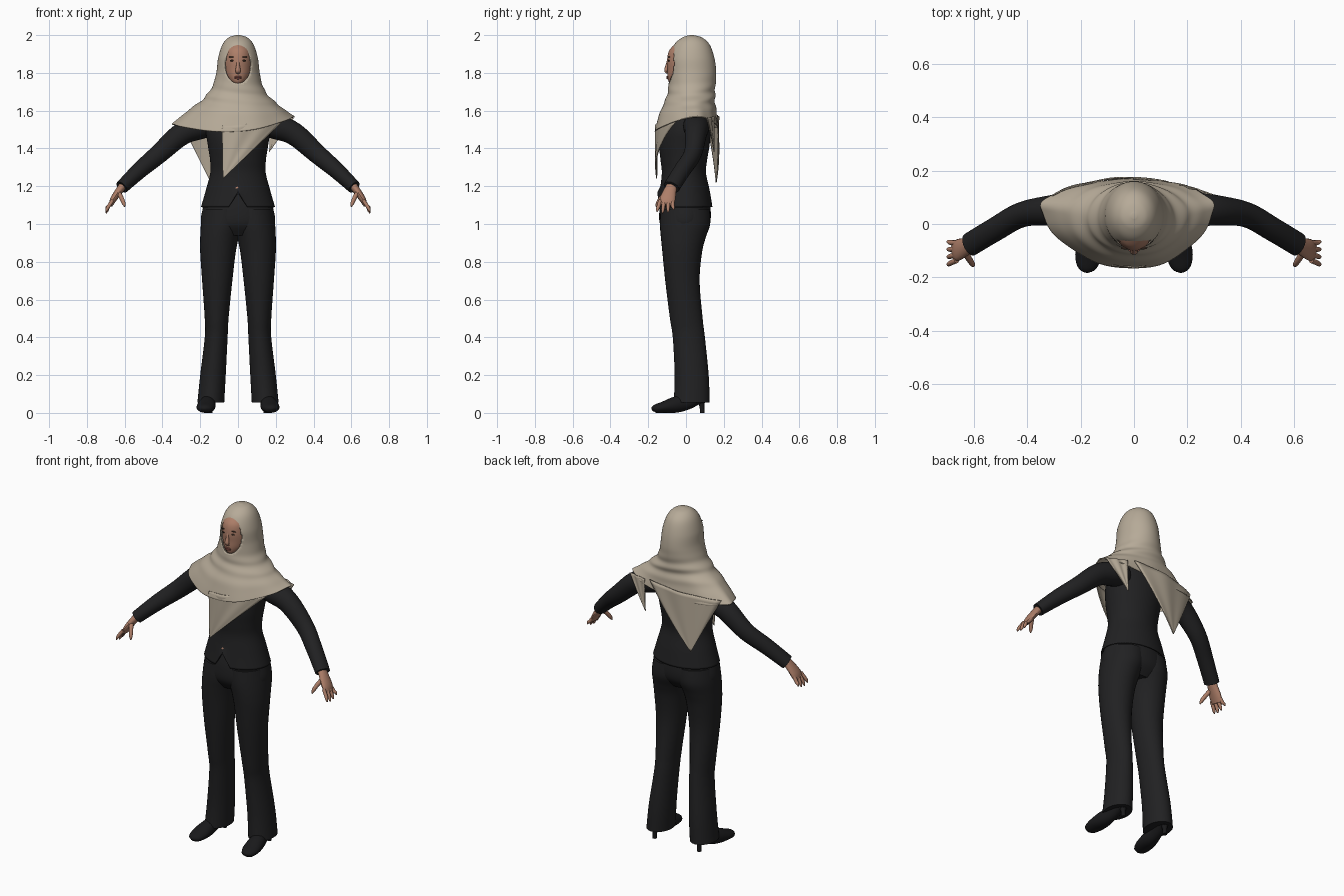
import bpy, bmesh, math
from mathutils import Vector

cube = bpy.data.objects.get("Cube")
if cube:
    bpy.data.objects.remove(cube, do_unlink=True)


def material(name, rgb):
    m = bpy.data.materials.new(name)
    m.use_nodes = True
    m.diffuse_color = (*rgb, 1)
    bsdf = m.node_tree.nodes["Principled BSDF"]
    bsdf.inputs["Base Color"].default_value = (*rgb, 1)
    bsdf.inputs["Roughness"].default_value = 0.8
    return m


SCARF = material("beige cloth", (0.47, 0.405, 0.315))
SUIT = material("black suit", (0.015, 0.015, 0.016))
SHOE = material("black leather", (0.010, 0.010, 0.011))
SKIN = material("skin", (0.42, 0.21, 0.14))
LIP = material("lips", (0.30, 0.10, 0.08))
DARK = material("dark brown", (0.05, 0.03, 0.02))
parts = []


def finish(name, bm, mat, mirror=False, thick=0):
    bmesh.ops.remove_doubles(bm, verts=bm.verts, dist=1e-5)
    bmesh.ops.recalc_face_normals(bm, faces=bm.faces)
    me = bpy.data.meshes.new(name)
    bm.to_mesh(me)
    bm.free()
    me.materials.append(mat)
    ob = bpy.data.objects.new(name, me)
    bpy.context.collection.objects.link(ob)
    if mirror:
        ob.modifiers.new("Mirror", "MIRROR").use_mirror_merge = False
    if thick:
        ob.modifiers.new("Solidify", "SOLIDIFY").thickness = thick
    parts.append(ob)
    return ob


def spline(keys, steps):
    """Smooth interpolation through a short list of tuples."""
    out = []
    for i in range(len(keys) - 1):
        a, b, c, d = (keys[max(0, min(len(keys) - 1, i + k))] for k in (-1, 0, 1, 2))
        for s in range(steps):
            t = s / steps
            out.append([q + t * (r - p) / 2 + t * t * (p - 2.5 * q + 2 * r - d_ / 2)
                        + t ** 3 * (1.5 * (q - r) + (d_ - p) / 2)
                        for p, q, r, d_ in zip(a, b, c, d)])
    return out + [list(keys[-1])]


def loft(rings, caps=(True, True)):
    bm = bmesh.new()
    rows = [[bm.verts.new(p) for p in ring] for ring in rings]
    n = len(rows[0])
    for a, b in zip(rows, rows[1:]):
        for i in range(n):
            j = (i + 1) % n
            bm.faces.new((a[i], a[j], b[j], b[i]))
    for row, cap in zip((rows[0], rows[-1]), caps):
        if cap:
            bm.faces.new(row)
    return bm


def body(keys, n=48, steps=6, caps=(True, True), centre=None, warp=None):
    """Stacked level sections: each key is z, x min, x max, y min, y max."""
    rings = []
    for z, x0, x1, y0, y1 in spline(keys, steps):
        cx, cy = centre(z) if centre else ((x0 + x1) / 2, (y0 + y1) / 2)
        ring = []
        for i in range(n):
            a = math.tau * i / n
            c, s = math.cos(a), math.sin(a)
            p = Vector((cx + c * ((x1 - cx) if c > 0 else (cx - x0)),
                        cy + s * ((y1 - cy) if s > 0 else (cy - y0)), z))
            ring.append(warp(p, a) if warp else p)
        rings.append(ring)
    return loft(rings, caps)


def tube(keys, n=16, steps=5, side=(0, 1, 0)):
    """Tube along a path: each key is x, y, z, width radius, depth radius."""
    pts = spline(keys, steps)
    rings = []
    for i, p in enumerate(pts):
        d = Vector(pts[min(i + 1, len(pts) - 1)][:3]) - Vector(pts[max(i - 1, 0)][:3])
        v = d.cross(Vector(side)).normalized()
        u = v.cross(d).normalized()
        angles = [math.tau * k / n for k in range(n)]
        rings.append([Vector(p[:3]) + u * p[3] * math.cos(a) + v * p[4] * math.sin(a)
                      for a in angles])
    return loft(rings)


def blob(name, pos, size, mat, mirror=False):
    bm = bmesh.new()
    bmesh.ops.create_uvsphere(bm, u_segments=16, v_segments=10, radius=1)
    bmesh.ops.scale(bm, vec=size, verts=bm.verts)
    bmesh.ops.translate(bm, vec=pos, verts=bm.verts)
    finish(name, bm, mat, mirror)


# Trousers
finish("trouser_hips", body([(1.16, -.16, .16, -.125, .11), (1.08, -.187, .187, -.14, .13),
                             (1.0, -.195, .195, -.138, .125), (.94, -.15, .15, -.10, .08)]), SUIT)
finish("trouser_leg", body([
    (1.08, -.04, .185, -.135, .125), (1.0, -.03, .196, -.138, .128), (.93, -.005, .2, -.133, .105),
    (.85, .012, .2, -.125, .085), (.7, .03, .19, -.11, .072), (.5, .05, .176, -.085, .088),
    (.4, .055, .176, -.07, .1), (.2, .065, .2, -.06, .12), (.055, .073, .215, -.065, .125)],
    n=32), SUIT, mirror=True)


# Jacket, with the front hem parted at the middle
def part_hem(p, a):
    if p.y < 0 and p.z < 1.2 and abs(p.x) < .05:
        p.z += (1 - abs(p.x) / .05) * .08 * (1.2 - p.z) / .11
    return p


finish("jacket", body([
    (1.635, -.07, .07, -.05, .1), (1.58, -.15, .15, -.1, .12), (1.5, -.17, .17, -.132, .13),
    (1.42, -.16, .16, -.142, .125), (1.34, -.148, .148, -.135, .112), (1.27, -.147, .147, -.128, .106),
    (1.18, -.17, .17, -.138, .125), (1.09, -.196, .196, -.15, .14)],
    n=72, caps=(True, False), warp=part_hem), SUIT, thick=.006)
blob("waist_gap", (-.004, -.136, 1.185), (.011, .004, .013), SKIN)

# Sleeves and hands
finish("sleeve", tube([(.12, .05, 1.53, .06, .06), (.2, .055, 1.515, .07, .066), (.3, .052, 1.475, .058, .06),
                       (.42, .035, 1.37, .047, .051), (.52, -.02, 1.285, .045, .044),
                       (.615, -.077, 1.195, .045, .036)], n=24), SUIT, mirror=True)
finish("palm", tube([(.6, -.07, 1.215, .025, .022), (.63, -.085, 1.175, .034, .02),
                     (.66, -.098, 1.13, .041, .017), (.674, -.104, 1.1, .034, .011)]), SKIN, mirror=True)
for k, finger in enumerate(("index", "middle", "ring", "little")):
    y = -.137 + .022 * k
    tip = (.008, 0, .004, .018)[k]
    finish(finger + "_finger", tube([
        (.664, y, 1.125, .010, .010), (.684, y - .008 + .003 * k, 1.095, .010, .010),
        (.694, y - .014 + .006 * k, 1.07 + tip, .008, .008),
        (.698, y - .016 + .007 * k, 1.057 + tip, .003, .003)], n=10, steps=3), SKIN, mirror=True)
finish("thumb", tube([(.635, -.1, 1.17, .015, .013), (.618, -.13, 1.14, .012, .012),
                      (.605, -.15, 1.11, .010, .010), (.6, -.158, 1.092, .003, .003)],
                     n=10, steps=3), SKIN, mirror=True)

# Heeled shoes: sections run from toe to heel as y, half width, bottom, top
shoe = [(-.178, .008, .006, .022), (-.165, .034, 0, .042), (-.12, .049, 0, .06), (-.06, .046, 0, .085),
        (0, .036, .015, .1), (.06, .036, .042, .11), (.1, .028, .05, .1)]
finish("shoe", tube([(.157 - .12 * y, y, (b + t) / 2, w, (t - b) / 2) for y, w, b, t in shoe],
                    n=20, side=(1, 0, 0)), SHOE, mirror=True)
finish("shoe_heel", tube([(.147, .08, .07, .024, .024), (.147, .084, .035, .013, .013),
                          (.147, .086, 0, .012, .012)], n=12, steps=3), SHOE, mirror=True)

# Head and face
finish("head", body([
    (1.96, -.04, .04, -.05, .06), (1.92, -.07, .07, -.088, .08), (1.87, -.077, .077, -.1, .08),
    (1.82, -.076, .076, -.098, .08), (1.78, -.066, .066, -.097, .07), (1.75, -.046, .046, -.09, .05),
    (1.73, -.03, .03, -.065, .03)], centre=lambda z: (0, 0)), SKIN)
finish("nose", tube([(0, -.094, 1.872, .006, .005), (0, -.1, 1.84, .009, .008),
                     (0, -.105, 1.812, .014, .010), (0, -.097, 1.798, .010, .005)],
                    n=12, side=(1, 0, 0)), SKIN)
for name, x, z, w, h, mat in (("eyebrow", .032, 1.884, .018, .003, DARK), ("eye", .03, 1.865, .013, .005, DARK),
                              ("upper_lip", 0, 1.779, .022, .004, LIP), ("lower_lip", 0, 1.771, .018, .005, LIP)):
    blob(name, (x, -.099 * math.sqrt(1 - (x / .077) ** 2), z), (w, .005, h), mat, mirror=x > 0)


# Headscarf hood and cape, with soft folds and a slanting hem
def low(z):
    return max(0, min(1, (1.68 - z) / .15))


def drape_cloth(p, a):
    w = low(p.z)
    c, s = math.cos(a), math.sin(a)
    if s < 0:
        cy = .03 + .03 * w
        p.y = cy + (p.y - cy) * abs(s) ** (.3 * w)
    fold = math.exp(-((p.z - 1.67) / .06) ** 2)
    k = 1 + .028 * fold * math.sin(p.z * 95 + 2.2 * math.cos(a + .5)) + .012 * w * math.sin(9 * a)
    p.x *= k
    p.y *= k
    p.z += w * w * (.02 + .02 * c - (.06 if s < 0 else .035) * s * s)
    return p


hood = body([
    (2.0, -.01, .01, .02, .04), (1.987, -.05, .05, -.02, .085), (1.95, -.082, .082, -.062, .125),
    (1.88, -.105, .105, -.09, .15), (1.8, -.115, .115, -.09, .16), (1.72, -.14, .135, -.094, .155),
    (1.66, -.188, .18, -.108, .153), (1.6, -.265, .24, -.14, .16), (1.53, -.35, .3, -.168, .17)],
    n=96, steps=9, caps=(True, False), centre=lambda z: (0, .03 + .03 * low(z)), warp=drape_cloth)


def opening(p):
    return math.hypot(p.x / .07, (p.z - 1.842) / .097)


inside = [f for f in hood.faces if f.calc_center_median().y < 0 and opening(f.calc_center_median()) < 1]
bmesh.ops.delete(hood, geom=inside, context="FACES")
for v in hood.verts:
    if v.is_boundary and v.co.y < 0 and v.co.z > 1.7:
        e = opening(v.co)
        v.co.x /= e
        v.co.z = 1.842 + (v.co.z - 1.842) / e
finish("headscarf", hood, SCARF, thick=.006)


# Hanging corners of the scarf
def hanging(name, left, right, tip, depth, n=16):
    bm = bmesh.new()
    rows = []
    for i in range(n + 1):
        t = i / n
        a, b = (Vector(q).lerp(Vector(tip), t) for q in (left, right))
        row = []
        for j in range(n + 1):
            x, z = a.lerp(b, j / n)
            row.append(bm.verts.new((x, depth(x) + .003 * math.sin(j * .9) * (1 - t), z)))
        rows.append(row)
    for r, q in zip(rows, rows[1:]):
        for j in range(n):
            bm.faces.new((r[j], r[j + 1], q[j + 1], q[j]))
    finish(name, bm, SCARF, thick=.005)


hanging("scarf_front_corner", (-.085, 1.52), (.235, 1.54), (-.08, 1.24),
        lambda x: -.163 + 1.6 * (x + .02) ** 2)
hanging("scarf_back_corner", (-.31, 1.55), (.13, 1.58), (-.145, 1.22),
        lambda x: .175 - .8 * (x + .02) ** 2)
hanging("scarf_side_corner", (.17, 1.57), (.295, 1.56), (.165, 1.38),
        lambda x: .17 - .7 * x * x)

# Smooth shading on every part
bpy.ops.object.select_all(action="DESELECT")
for ob in parts:
    ob.select_set(True)
bpy.context.view_layer.objects.active = parts[0]
bpy.ops.object.shade_smooth_by_angle(angle=math.radians(40))
